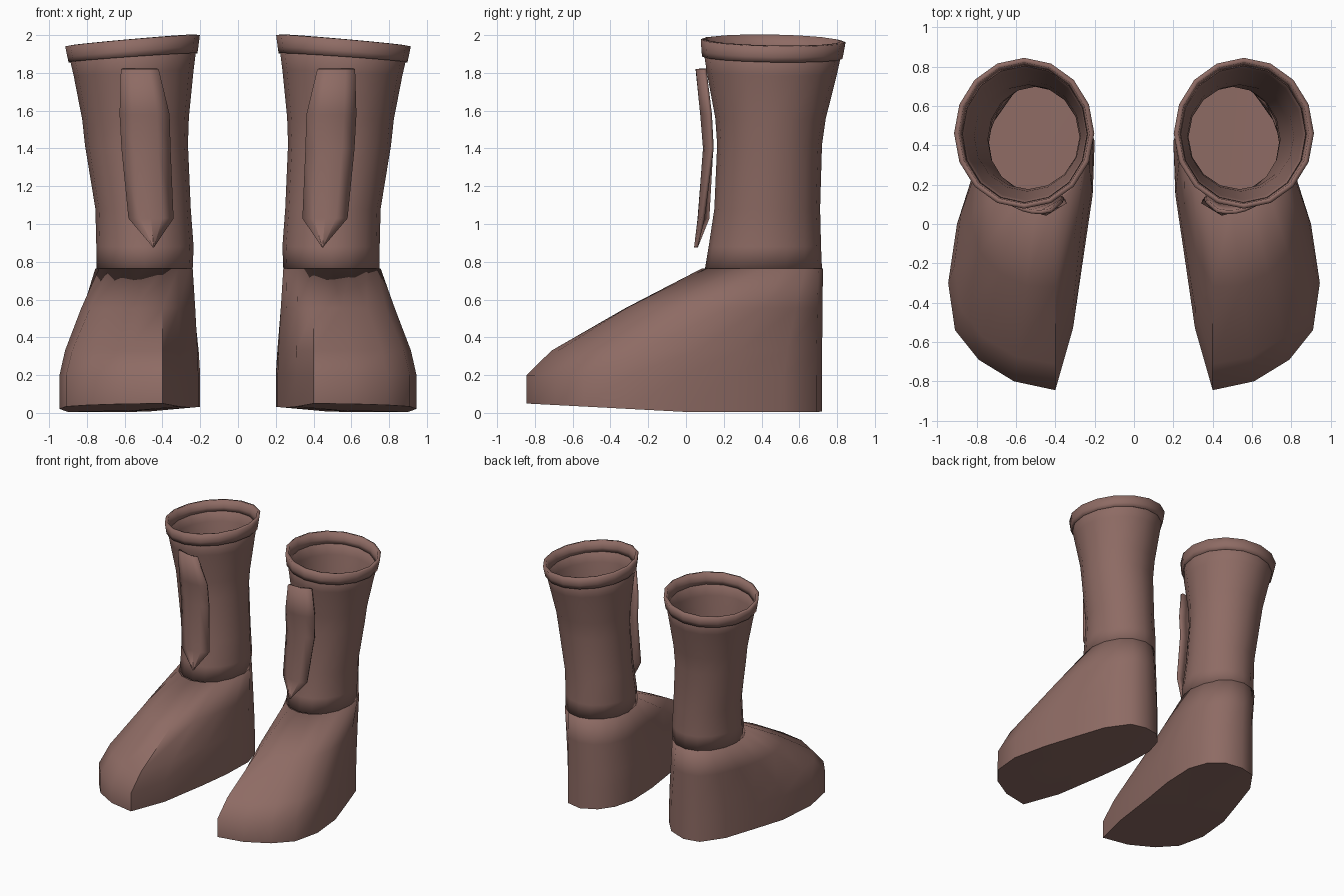
import bpy, math

if "Cube" in bpy.data.objects:
    bpy.data.objects.remove(bpy.data.objects["Cube"])

leather = bpy.data.materials.new("brown_leather")
leather.diffuse_color = (0.27, 0.147, 0.127, 1)
leather.use_nodes = True
leather.node_tree.nodes["Principled BSDF"].inputs["Base Color"].default_value = leather.diffuse_color
SIDES = 16


def make(name, verts, faces, side, thick=0.0, angle=50):
    """Create one part for the boot on the given side (+1 or -1)."""
    if side < 0:
        verts = [(-x, y, z) for x, y, z in verts]
        faces = [f[::-1] for f in faces]
    me = bpy.data.meshes.new(name)
    me.from_pydata(verts, [], faces)
    me.materials.append(leather)
    ob = bpy.data.objects.new(name, me)
    bpy.context.collection.objects.link(ob)
    bpy.ops.object.select_all(action='DESELECT')
    ob.select_set(True)
    bpy.context.view_layer.objects.active = ob
    bpy.ops.object.shade_smooth_by_angle(angle=math.radians(angle))
    if thick:
        mod = ob.modifiers.new("thickness", 'SOLIDIFY')
        mod.thickness = thick
        mod.offset = -1
    return ob


def oval(z, x0, x1, y0, y1, tilt=0.0):
    """Oval ring starting at the front, counter-clockwise from above."""
    ring = []
    for k in range(SIDES):
        a = -math.pi / 2 + k * math.tau / SIDES
        c, s = math.cos(a), math.sin(a)
        ring.append(((x0 + x1) / 2 + c * (x1 - x0) / 2,
                     (y0 + y1) / 2 + s * (y1 - y0) / 2,
                     z - tilt * (0.03 * c + 0.008 * s)))
    return ring


def loft(rings):
    """Skin a stack of rings ordered from bottom to top."""
    verts = [v for r in rings for v in r]
    faces = []
    for r in range(len(rings) - 1):
        for k in range(SIDES):
            a, b = r * SIDES + k, r * SIDES + (k + 1) % SIDES
            faces.append((a, b, b + SIDES, a + SIDES))
    return verts, faces


# Sole outline, from the toe round the outer side, heel and inner side
outline = [(.61, -.80), (.79, -.69), (.91, -.54), (.945, -.30),
           (.90, .0), (.82, .25), (.73, .52), (.61, .69),
           (.48, .72), (.34, .68), (.25, .58), (.20, .42),
           (.21, .15), (.25, -.12), (.31, -.53), (.40, -.845)]
# Shaft rings: z, x range, y range, tilt
shaft_rings = [(.76, .24, .75, .10, .72, 0), (.88, .235, .75, .12, .715, 0),
               (1.08, .25, .755, .15, .71, 0), (1.42, .265, .81, .165, .72, .1),
               (1.56, .26, .825, .155, .74, .2), (1.80, .235, .87, .11, .80, .5),
               (1.965, .212, .905, .085, .835, 1)]
cuff_rings = [(1.88, .215, .897, .085, .828, .8), (1.91, .21, .903, .082, .834, .9),
              (1.97, .202, .915, .078, .845, 1)]
# Front panel rows: z, x left, x right, y of the middle
panel_rows = [(1.82, .42, .62, .05), (1.58, .362, .627, .075),
              (1.40, .357, .617, .09), (1.03, .341, .58, .06),
              (.877, .444, .450, .04)]


def sole_z(x, y):
    toe = max(0.0, -y / 0.85)
    inner = max(0.0, (0.5 - x) / 0.3) * 0.6
    return 0.005 + 0.045 * min(1.0, max(toe, inner))


for side in (1, -1):
    label = "right" if side > 0 else "left"

    # Foot: sole, low toe wall, then the upper sloping back to the ankle
    ankle = oval(.765, .24, .755, .085, .725)
    rings = [[(x, y, sole_z(x, y)) for x, y in outline],
             [(x, y, .20) for x, y in outline]]
    for t, z in ((.14, .33), (.55, .555)):
        rings.append([(x + (a[0] - x) * t, y + (a[1] - y) * t, z)
                      for (x, y), a in zip(outline, ankle)])
    rings.append(ankle)
    verts, faces = loft(rings)
    verts.append((.55, 0, .012))
    hub = len(verts) - 1
    faces += [((k + 1) % SIDES, k, hub) for k in range(SIDES)]
    make(label + "_foot", verts, faces, side, .015)

    # Shaft and the turned cuff at its top
    make(label + "_shaft", *loft([oval(*r) for r in shaft_rings]), side, .012)
    make(label + "_cuff", *loft([oval(*r) for r in cuff_rings]), side, .025)

    # Pointed panel standing off the front of the shaft
    cols = 5
    verts, faces = [], []
    for z, xl, xr, y in panel_rows:
        for c in range(cols):
            x = xl + (xr - xl) * c / (cols - 1)
            verts.append((x, y + 2.2 * (x - .485) ** 2, z))
    for r in range(len(panel_rows) - 1):
        for c in range(cols - 1):
            a = r * cols + c
            faces.append((a, a + cols, a + cols + 1, a + 1))
    make(label + "_front_panel", verts, faces, side, .02)
